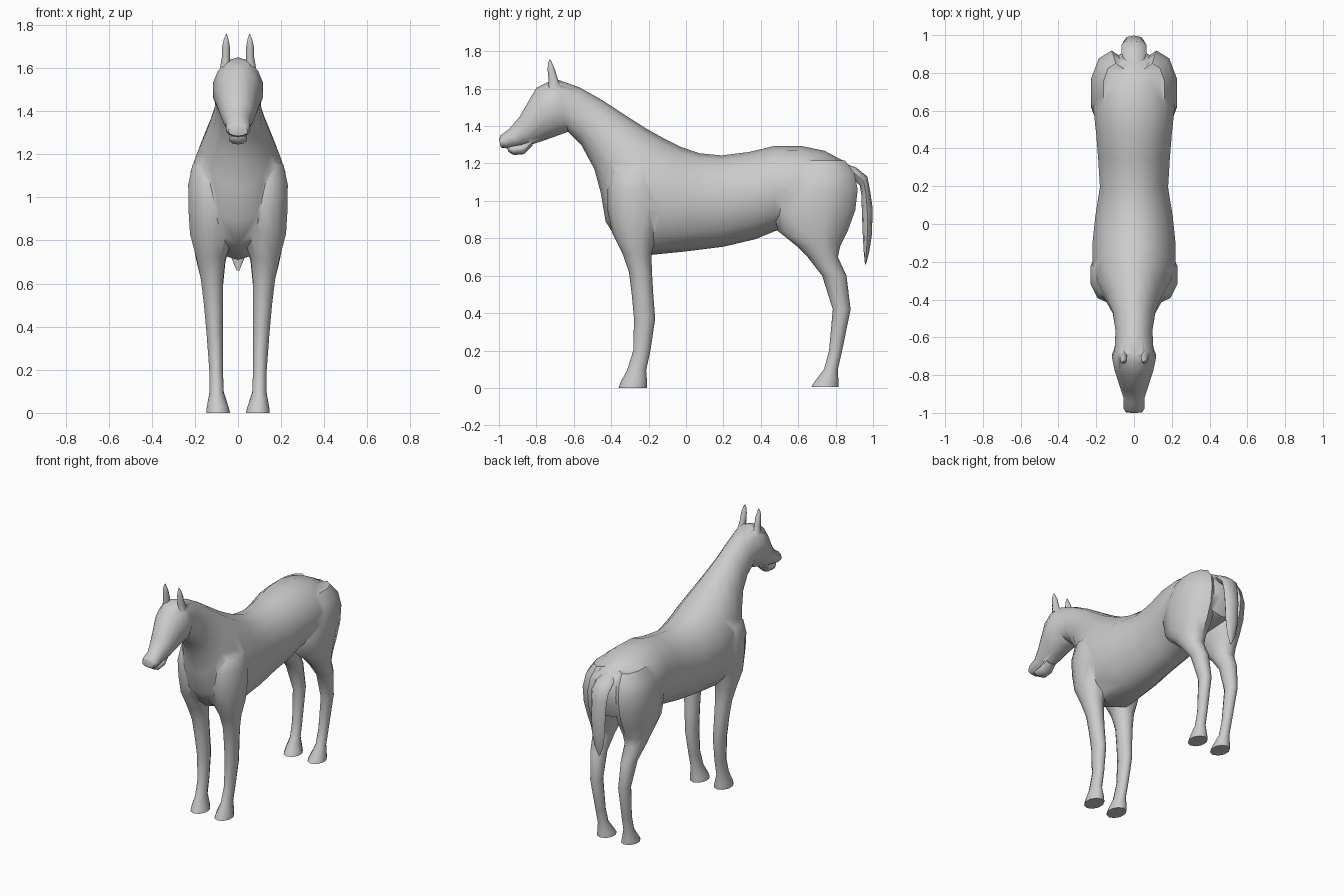
import bpy, bmesh, math
from mathutils import Vector

grey = bpy.data.materials.new("plain grey")
grey.diffuse_color = (0.6, 0.6, 0.6, 1)


def loft(name, rings):
    """Skin a list of closed rings (equal point counts) and cap both ends."""
    bm = bmesh.new()
    rows = [[bm.verts.new(p) for p in r] for r in rings]
    n = len(rows[0])
    for a, b in zip(rows, rows[1:]):
        for i in range(n):
            j = (i + 1) % n
            bm.faces.new((a[i], a[j], b[j], b[i]))
    bm.faces.new(rows[0])
    bm.faces.new(rows[-1])
    bmesh.ops.recalc_face_normals(bm, faces=bm.faces)
    me = bpy.data.meshes.new(name)
    bm.to_mesh(me)
    bm.free()
    me.materials.append(grey)
    ob = bpy.data.objects.new(name, me)
    bpy.context.collection.objects.link(ob)
    return ob


def spine_ring(ty, tz, by, bz, w, n=14):
    """Ring spanned by a top and a bottom point on the centre plane."""
    top, bot = Vector((0, ty, tz)), Vector((0, by, bz))
    mid, half = (top + bot) / 2, (top - bot) / 2
    return [mid + half * math.cos(a) + Vector((w * math.sin(a), 0, 0))
            for a in (2 * math.pi * i / n for i in range(n))]


def level_ring(z, y0, y1, x0, x1, side=1, n=10):
    """Horizontal oval ring given by its extents."""
    cx, cy = (x0 + x1) / 2, (y0 + y1) / 2
    return [Vector((side * (cx + (x1 - x0) / 2 * math.sin(a)),
                    cy + (y1 - y0) / 2 * math.cos(a), z))
            for a in (2 * math.pi * i / n for i in range(n))]


# Trunk, neck and head: top y, top z, bottom y, bottom z, half width
BODY = [
    (.91, 1.13, .91, 1.0, .05), (.85, 1.21, .87, .9, .16), (.74, 1.268, .74, .86, .21),
    (.62, 1.293, .6, .85, .22), (.47, 1.293, .48, .84, .205), (.34, 1.262, .37, .795, .195),
    (.19, 1.243, .2, .755, .185), (.07, 1.255, .0, .73, .21), (-.03, 1.29, -.2, .71, .225),
    (-.12, 1.335, -.36, .78, .225), (-.21, 1.385, -.43, .89, .2), (-.32, 1.455, -.455, 1.04, .155),
    (-.45, 1.54, -.49, 1.17, .115), (-.57, 1.607, -.56, 1.3, .1), (-.69, 1.65, -.63, 1.37, .105),
    (-.73, 1.64, -.67, 1.355, .12), (-.8, 1.605, -.74, 1.33, .105), (-.89, 1.45, -.83, 1.3, .075),
    (-.945, 1.385, -.88, 1.29, .057), (-.99, 1.352, -.95, 1.28, .058), (-1.0, 1.33, -.99, 1.285, .045)]
body = loft("body", [spine_ring(*r) for r in BODY])

# Lower jaw
JAW = [(-.83, 1.34, -.82, 1.295, .04), (-.88, 1.31, -.865, 1.25, .045),
       (-.93, 1.3, -.92, 1.245, .045), (-.96, 1.3, -.95, 1.262, .03)]
parts = [loft("lower_jaw", [spine_ring(*r, n=10) for r in JAW])]

# Tail
TAIL = [(.85, 1.2, .86, 1.14, .05), (.91, 1.178, .89, 1.12, .065), (.97, 1.13, .93, 1.08, .065),
        (.985, 1.05, .938, 1.03, .058), (.998, .96, .94, .95, .055), (.994, .82, .945, .82, .05),
        (.98, .73, .95, .73, .035), (.962, .66, .957, .66, .006)]
tail = loft("tail", [spine_ring(*r, n=8) for r in TAIL])

# Legs and ears: height, front y, back y, inner x, outer x
FRONT_LEG = [
    (0, -.36, -.21, .035, .15), (.03, -.35, -.208, .042, .147), (.095, -.315, -.213, .065, .133),
    (.2, -.282, -.19, .068, .135), (.37, -.278, -.165, .068, .148), (.5, -.29, -.175, .068, .16),
    (.62, -.305, -.182, .066, .175), (.72, -.34, -.185, .055, .197), (.83, -.395, -.15, .01, .228),
    (.95, -.42, -.12, .0, .236), (1.06, -.42, -.12, .03, .236), (1.15, -.4, -.14, .04, .216),
    (1.22, -.35, -.18, .06, .15)]
HIND_LEG = [
    (0.005, .67, .815, .035, .15), (.03, .685, .815, .042, .147), (.1, .738, .812, .065, .133),
    (.2, .765, .835, .068, .135), (.42, .785, .88, .068, .148), (.6, .728, .858, .066, .17),
    (.7, .65, .812, .055, .195), (.76, .59, .825, .04, .208), (.84, .49, .865, .015, .224),
    (.95, .47, .905, .005, .234), (1.06, .48, .918, .005, .234), (1.15, .53, .9, .01, .212),
    (1.215, .58, .85, .03, .165)]
EAR = [(1.6, -.735, -.665, .035, .085), (1.65, -.735, -.685, .036, .076),
       (1.7, -.74, -.7, .037, .074), (1.735, -.738, -.715, .044, .066), (1.757, -.73, -.725, .052, .056)]
for side, tag in ((1, "left"), (-1, "right")):
    for name, rows in (("front_leg", FRONT_LEG), ("hind_leg", HIND_LEG), ("ear", EAR)):
        parts.append(loft(f"{tag}_{name}", [level_ring(*r, side=side) for r in rows]))

# Merge everything except the tail into one skin
for p in parts:
    mod = body.modifiers.new(p.name, 'BOOLEAN')
    mod.operation, mod.solver, mod.object = 'UNION', 'EXACT', p
bpy.context.view_layer.update()
merged = bpy.data.meshes.new_from_object(
    body.evaluated_get(bpy.context.evaluated_depsgraph_get()))
body.modifiers.clear()
body.data = merged
for p in parts:
    bpy.data.objects.remove(p)

# Smooth shading with real creases kept
for ob in (body, tail):
    bpy.ops.object.select_all(action='DESELECT')
    ob.select_set(True)
    bpy.context.view_layer.objects.active = ob
    bpy.ops.object.shade_smooth_by_angle(angle=math.radians(50))
